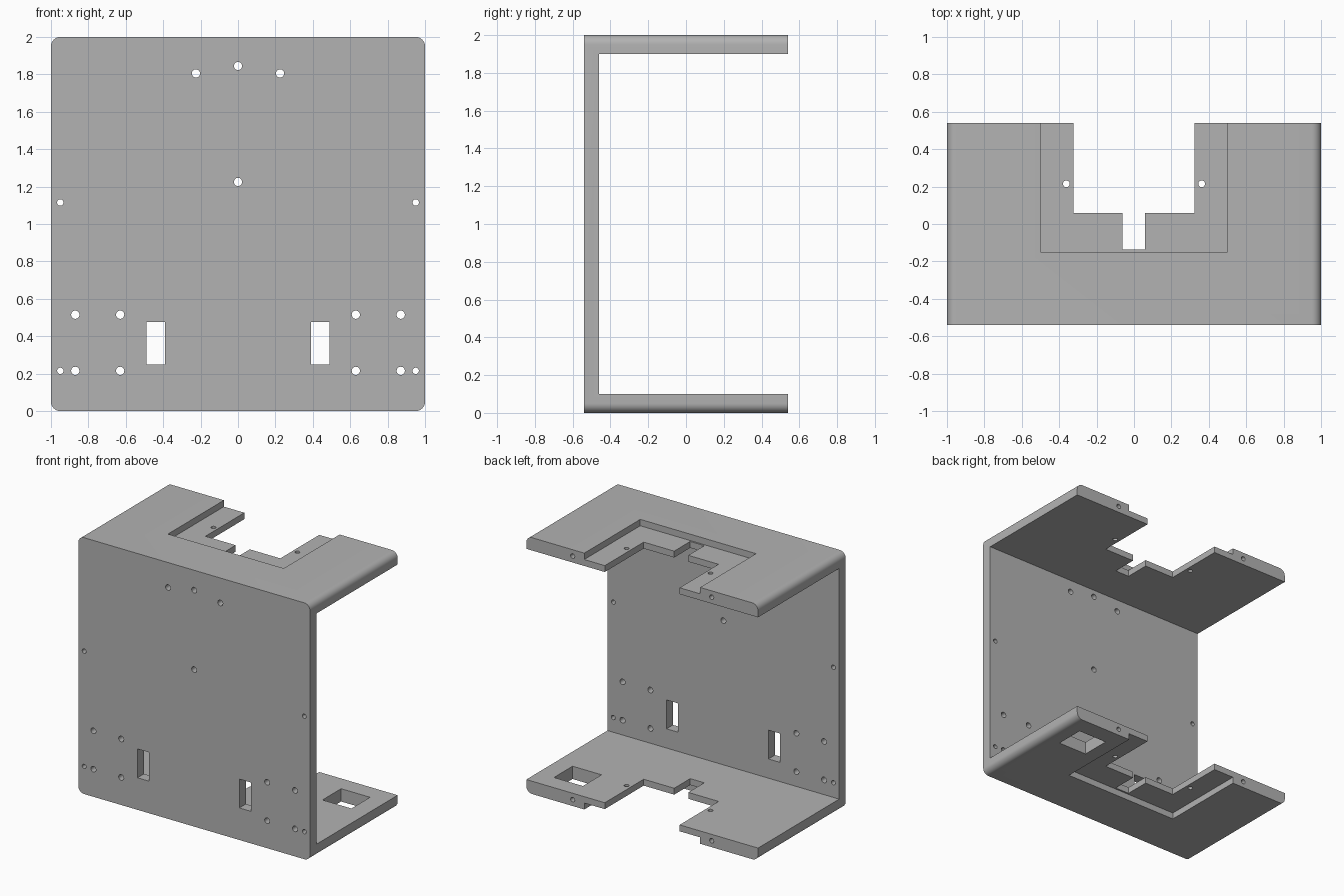
import bpy, bmesh, math
from mathutils import Matrix, Vector

if "Cube" in bpy.data.objects:
    bpy.data.objects.remove(bpy.data.objects["Cube"])

W, D, H, R = 1.0, 0.54, 2.0, 0.05   # half width, half depth, height, corner radius


def make_object(name, bm):
    bmesh.ops.recalc_face_normals(bm, faces=bm.faces)
    mesh = bpy.data.meshes.new(name)
    bm.to_mesh(mesh)
    bm.free()
    obj = bpy.data.objects.new(name, mesh)
    bpy.context.collection.objects.link(obj)
    return obj


def box(bm, x0, x1, y0, y1, z0, z1):
    size = Vector((x1 - x0, y1 - y0, z1 - z0))
    mid = Vector((x0 + x1, y0 + y1, z0 + z1)) / 2
    bmesh.ops.create_cube(bm, size=1, matrix=Matrix.Translation(mid) @ Matrix.Diagonal(size).to_4x4())


def rod(bm, center, radius, length, axis):
    turn = Matrix.Rotation(math.pi / 2, 4, 'X') if axis == 'Y' else Matrix.Identity(4)
    bmesh.ops.create_cone(bm, cap_ends=True, segments=24, radius1=radius, radius2=radius,
                          depth=length, matrix=Matrix.Translation(center) @ turn)


def cut(target, bm):
    cutter = make_object("cutter", bm)
    cutter.hide_render = True
    mod = target.modifiers.new("cut", 'BOOLEAN')
    mod.operation, mod.solver, mod.object = 'DIFFERENCE', 'EXACT', cutter
    bpy.context.view_layer.objects.active = target
    bpy.ops.object.modifier_apply(modifier=mod.name)
    bpy.data.objects.remove(cutter, do_unlink=True)


# Body: rounded square profile extruded front to back
bm = bmesh.new()
ring = []
for i, (cx, cz) in enumerate([(W - R, H - R), (R - W, H - R), (R - W, R), (W - R, R)]):
    for k in range(9):
        a = math.pi / 2 * (i + k / 8)
        ring.append(bm.verts.new((cx + R * math.cos(a), -D, cz + R * math.sin(a))))
face = bm.faces.new(ring)
ext = bmesh.ops.extrude_face_region(bm, geom=[face])
bmesh.ops.translate(bm, vec=(0, 2 * D, 0), verts=[v for v in ext["geom"] if isinstance(v, bmesh.types.BMVert)])
body = make_object("bracket_body", bm)

# Open inside, leaving front, top and bottom plates
bm = bmesh.new()
box(bm, -2, 2, -0.46, 2, 0.1, 1.9)
cut(body, bm)

# Shallow recesses on the outer side of both plates
bm = bmesh.new()
box(bm, -0.5, 0.5, -0.15, 2, 1.95, 3)
box(bm, -0.5, 0.5, -0.15, 2, -1, 0.05)
cut(body, bm)

# Stepped notch through both plates
bm = bmesh.new()
box(bm, -0.323, 0.323, 0.06, 2, -2, 4)
cut(body, bm)
bm = bmesh.new()
box(bm, -0.062, 0.06, -0.137, 0.2, -2, 4)
cut(body, bm)

# Front plate screw holes and slots
bm = bmesh.new()
for x, z, r in [(0, 1.845, 0.022), (0, 1.225, 0.022)]:
    rod(bm, (x, -0.5, z), r, 0.3, 'Y')
for s in (-1, 1):
    for x, z, r in [(0.225, 1.805, 0.022), (0.95, 1.115, 0.017), (0.95, 0.215, 0.017),
                    (0.87, 0.515, 0.022), (0.63, 0.515, 0.022),
                    (0.87, 0.215, 0.022), (0.63, 0.215, 0.022)]:
        rod(bm, (s * x, -0.5, z), r, 0.3, 'Y')
    box(bm, s * 0.44 - 0.05, s * 0.44 + 0.05, -0.7, -0.3, 0.25, 0.475)
cut(body, bm)

# Vertical holes in the thin lips, and the opening in the bottom plate
bm = bmesh.new()
for s in (-1, 1):
    rod(bm, (s * 0.362, 0.215, 1), 0.018, 4, 'Z')
box(bm, 0.61, 0.86, 0.17, 0.4, -0.5, 0.5)
cut(body, bm)

# Blind holes in the rear edges of both plates
bm = bmesh.new()
for s in (-1, 1):
    for z in (0.05, 1.95):
        rod(bm, (s * 0.6, D, z), 0.018, 0.24, 'Y')
cut(body, bm)

# Material and shading
mat = bpy.data.materials.new("plain grey")
mat.diffuse_color = (0.45, 0.45, 0.45, 1)
mat.use_nodes = True
mat.node_tree.nodes["Principled BSDF"].inputs["Base Color"].default_value = mat.diffuse_color
body.data.materials.clear()
body.data.materials.append(mat)
for p in body.data.polygons:
    p.material_index = 0
bpy.context.view_layer.objects.active = body
body.select_set(True)
bpy.ops.object.shade_smooth_by_angle(angle=math.radians(30))
